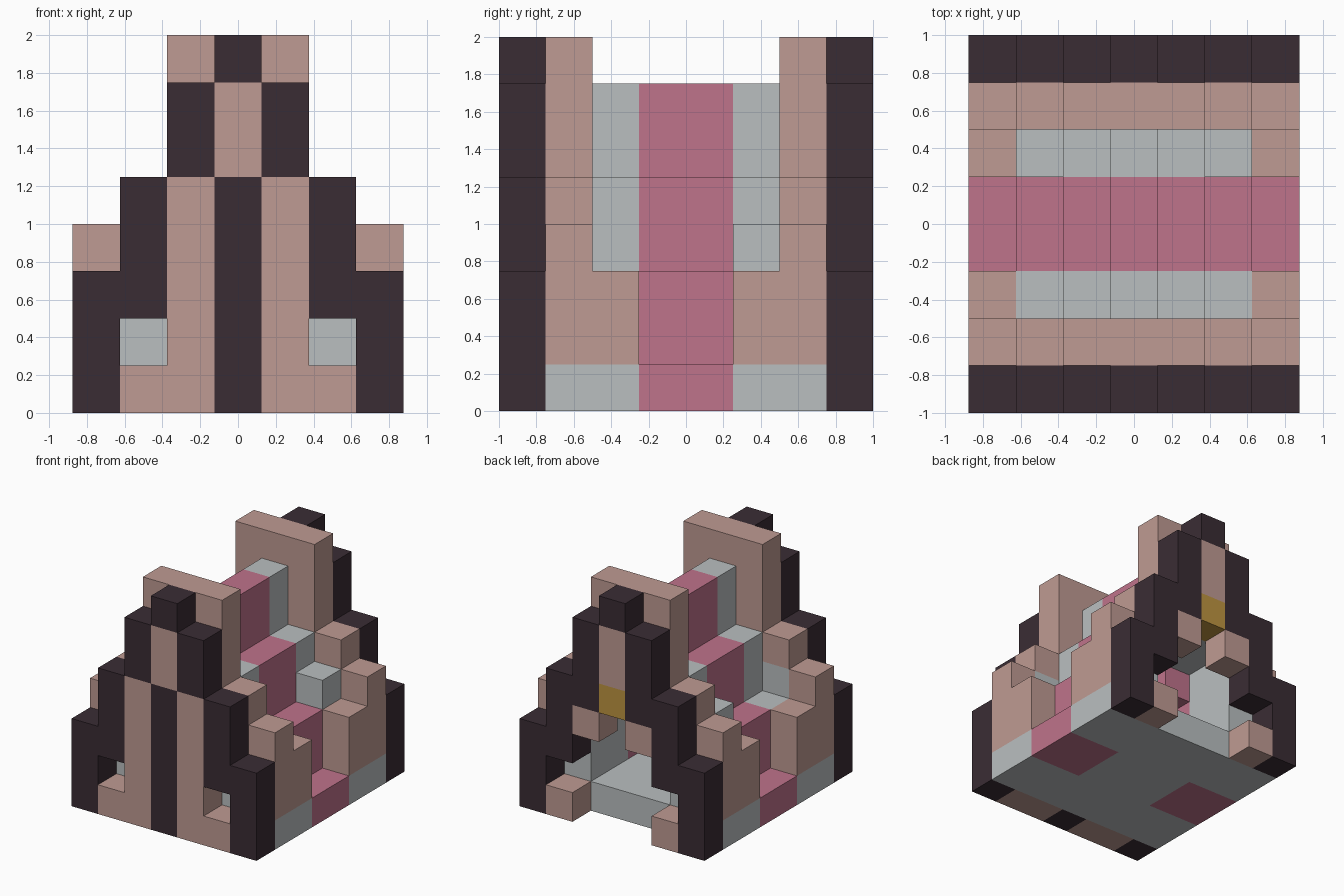
import bpy, bmesh
from mathutils import Vector

old = bpy.data.objects.get("Cube")
if old:
    bpy.data.objects.remove(old, do_unlink=True)

U = 0.25                                  # block size
ORIGIN = Vector((-0.875, -1.0, 0.0))      # grid of 7 x 8 x 8 blocks


def linear(hex_code):
    vals = [int(hex_code[i:i + 2], 16) / 255 for i in (0, 2, 4)]
    return [v / 12.92 if v <= 0.04045 else ((v + 0.055) / 1.055) ** 2.4 for v in vals] + [1.0]


def material(name, hex_code):
    m = bpy.data.materials.new(name)
    m.use_nodes = True
    m.diffuse_color = linear(hex_code)
    m.node_tree.nodes["Principled BSDF"].inputs["Base Color"].default_value = linear(hex_code)
    return m


MATS = {
    "dark": material("dark plum", "3A2C34"),
    "beige": material("dusty beige", "BF9B93"),
    "grey": material("pale grey", "BABFC0"),
    "pink": material("rose pink", "BF738B"),
    "gold": material("gold", "BD9440"),
}
cells = {}                                # block -> (part, colour)


def fill(part, colour, col, rows, z0, z1):
    """Stack blocks in a column and its mirror image, from z0 up to z1."""
    for i in {col, 6 - col}:
        for j in rows:
            for k in range(z0, z1):
                cells[i, j, k] = (part, colour)


# Floor
for c in range(4):
    fill("floor", "grey", c, range(1, 7), 0, 1)

# Stepped roof: pink ridge band between two pale bands
for c in (0, 1):
    fill("roof_band", "pink", c, (3, 4), 0, 1)
fill("roof_band", "pink", 1, (3, 4), 1, 3)
fill("roof_band", "pink", 2, (3, 4), 3, 5)
fill("roof_band", "pink", 3, (3, 4), 4, 7)
fill("side_wall", "beige", 0, (2, 5), 1, 3)
fill("inner_wall", "grey", 1, (2,), 1, 3)
fill("inner_wall", "grey", 1, (5,), 1, 4)
fill("inner_wall", "grey", 2, (2,), 3, 5)
fill("inner_wall", "grey", 2, (5,), 4, 5)
fill("inner_wall", "grey", 3, (2, 5), 4, 7)

# Beige gables with a pale lining
for row, part in ((1, "front_gable"), (6, "back_gable")):
    fill(part, "beige", 0, (row,), 1, 4)
    fill(part, "beige", 1, (row,), 4, 5)
    fill("gable_lining", "grey", 1, (row,), 1, 4)
    for c in (2, 3):
        fill(part, "beige", c, (row,), 5, 8)
        fill("gable_lining", "grey", c, (row,), 4, 5)
for c in (2, 3):
    fill("gable_lining", "grey", c, (1,), 1, 4)

# Dark outer facades, shared pieces
for row, part in ((0, "front_facade"), (7, "back_facade")):
    fill(part, "dark", 0, (row,), 0, 3)
    fill(part, "beige", 1, (row,), 0, 1)
    fill(part, "dark", 1, (row,), 2, 5)
    fill(part, "dark", 2, (row,), 5, 7)
    fill(part, "beige", 3, (row,), 5, 7)
    fill(part, "dark", 3, (row,), 7, 8)

# Closed front centre
fill("front_facade", "beige", 2, (0,), 0, 5)
fill("front_facade", "dark", 3, (0,), 0, 5)

# Back doorway with a gold lintel
fill("back_facade", "beige", 2, (7,), 3, 4)
fill("back_facade", "dark", 2, (7,), 4, 5)
fill("door_lintel", "gold", 3, (7,), 4, 5)


def build(part):
    """Make the exposed faces of every block of one part."""
    own = {c: v[1] for c, v in cells.items() if v[0] == part}
    colours = sorted(set(own.values()))
    bm = bmesh.new()
    for cell, colour in own.items():
        for axis in range(3):
            for side in (0, 1):
                near = list(cell)
                near[axis] += 2 * side - 1
                if tuple(near) in cells:
                    continue
                a, b = (axis + 1) % 3, (axis + 2) % 3
                verts = []
                for da, db in ((0, 0), (1, 0), (1, 1), (0, 1)):
                    p = Vector(cell)
                    p[axis] += side
                    p[a] += da
                    p[b] += db
                    verts.append(bm.verts.new(ORIGIN + p * U))
                face = bm.faces.new(verts if side else verts[::-1])
                face.material_index = colours.index(colour)
    bmesh.ops.remove_doubles(bm, verts=bm.verts, dist=0.001)
    mesh = bpy.data.meshes.new(part)
    bm.to_mesh(mesh)
    bm.free()
    for colour in colours:
        mesh.materials.append(MATS[colour])
    bpy.context.collection.objects.link(bpy.data.objects.new(part, mesh))


for part in sorted({v[0] for v in cells.values()}):
    build(part)
